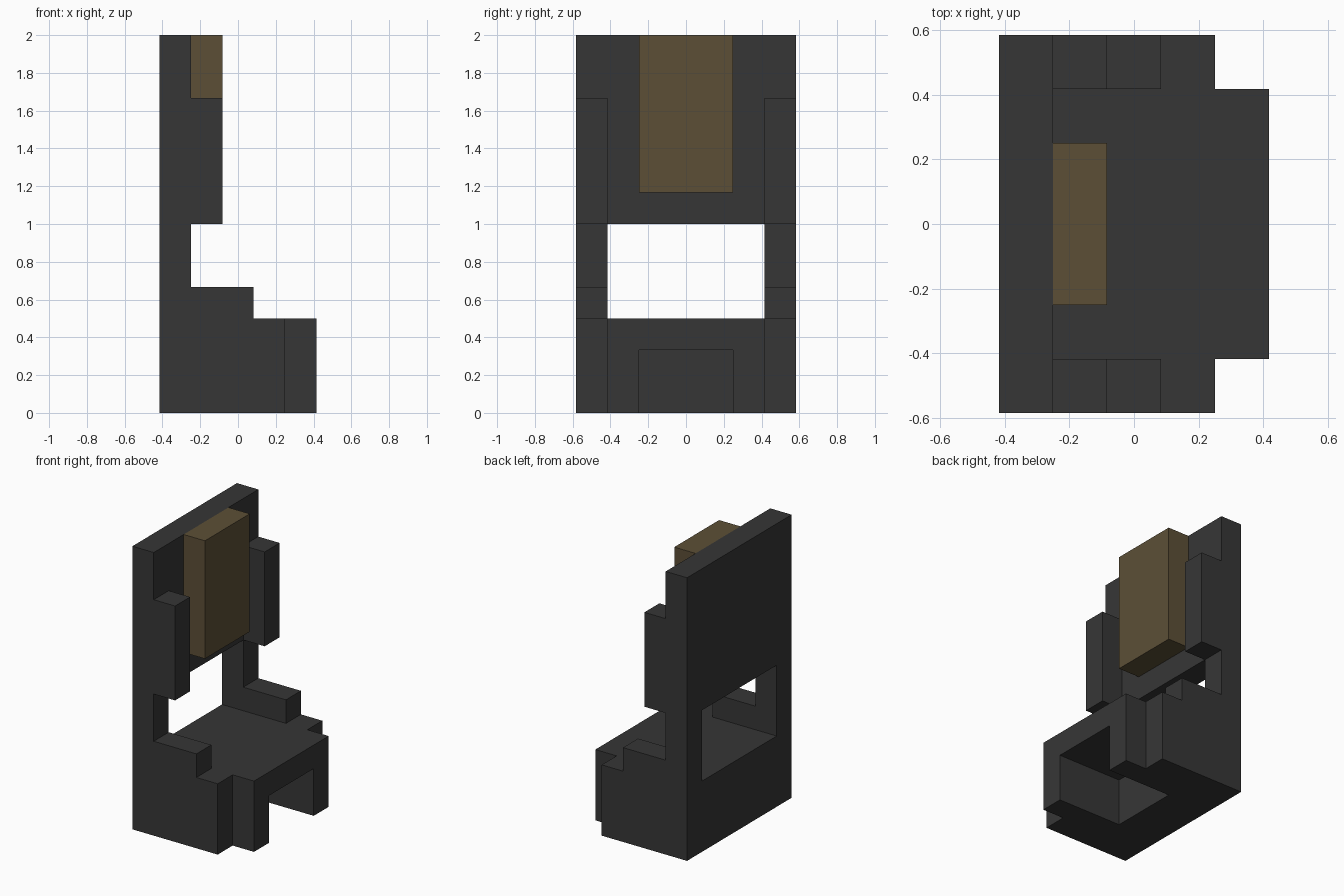
import bpy, bmesh, math
from mathutils import Vector

cube = bpy.data.objects.get("Cube")
if cube:
    bpy.data.objects.remove(cube, do_unlink=True)

U = 1 / 12  # design unit: every edge sits on this grid


def material(name, rgb):
    m = bpy.data.materials.new(name)
    m.use_nodes = True
    m.diffuse_color = (*rgb, 1)
    m.node_tree.nodes["Principled BSDF"].inputs["Base Color"].default_value = (*rgb, 1)
    return m


def prism(name, profile, y0, y1, mat):
    """Extrude an (x, z) profile from y0 to y1, all in design units."""
    bm = bmesh.new()
    face = bm.faces.new([bm.verts.new((x * U, y0 * U, z * U)) for x, z in profile])
    new = bmesh.ops.extrude_face_region(bm, geom=[face])["geom"]
    verts = [v for v in new if isinstance(v, bmesh.types.BMVert)]
    bmesh.ops.translate(bm, verts=verts, vec=Vector((0, (y1 - y0) * U, 0)))
    bmesh.ops.recalc_face_normals(bm, faces=bm.faces)
    mesh = bpy.data.meshes.new(name)
    bm.to_mesh(mesh)
    bm.free()
    mesh.materials.append(mat)
    obj = bpy.data.objects.new(name, mesh)
    bpy.context.collection.objects.link(obj)
    return obj


def box(name, x0, x1, y0, y1, z0, z1, mat):
    return prism(name, [(x0, z0), (x1, z0), (x1, z1), (x0, z1)], y0, y1, mat)


def combine(target, other, operation):
    mod = target.modifiers.new(operation, "BOOLEAN")
    mod.operation = operation
    mod.solver = "EXACT"
    mod.object = other
    bpy.context.view_layer.objects.active = target
    bpy.ops.object.modifier_apply(modifier=mod.name)
    bpy.data.objects.remove(other, do_unlink=True)


dark = material("charcoal", (0.037, 0.037, 0.037))
tan = material("olive brown", (0.107, 0.078, 0.037))

# Back panel and seat block
frame = box("chair_frame", -5, -3, -7, 7, 0, 24, dark)
combine(frame, box("seat", -5, 5, -5, 5, 0, 6, dark), "UNION")

# Side panels with armrest step and head wing
side = [(-5, 0), (3, 0), (3, 6), (1, 6), (1, 8), (-3, 8), (-3, 12),
        (-1, 12), (-1, 20), (-3, 20), (-3, 24), (-5, 24)]
for y in (-7, 5):
    combine(frame, prism("side_panel", side, y, y + 2, dark), "UNION")

# Opening in the back and foot recess under the seat
combine(frame, box("back_opening", -6, 0, -5, 5, 6, 12, dark), "DIFFERENCE")
combine(frame, box("foot_recess", -1, 6, -3, 3, -1, 4, dark), "DIFFERENCE")

# Merge coplanar faces left by the joins
bm = bmesh.new()
bm.from_mesh(frame.data)
bmesh.ops.remove_doubles(bm, verts=bm.verts, dist=0.0001)
bmesh.ops.dissolve_limit(bm, angle_limit=math.radians(1), verts=bm.verts, edges=bm.edges)
bm.to_mesh(frame.data)
bm.free()

# Back cushion
box("back_cushion", -3, -1, -3, 3, 14, 24, tan)
